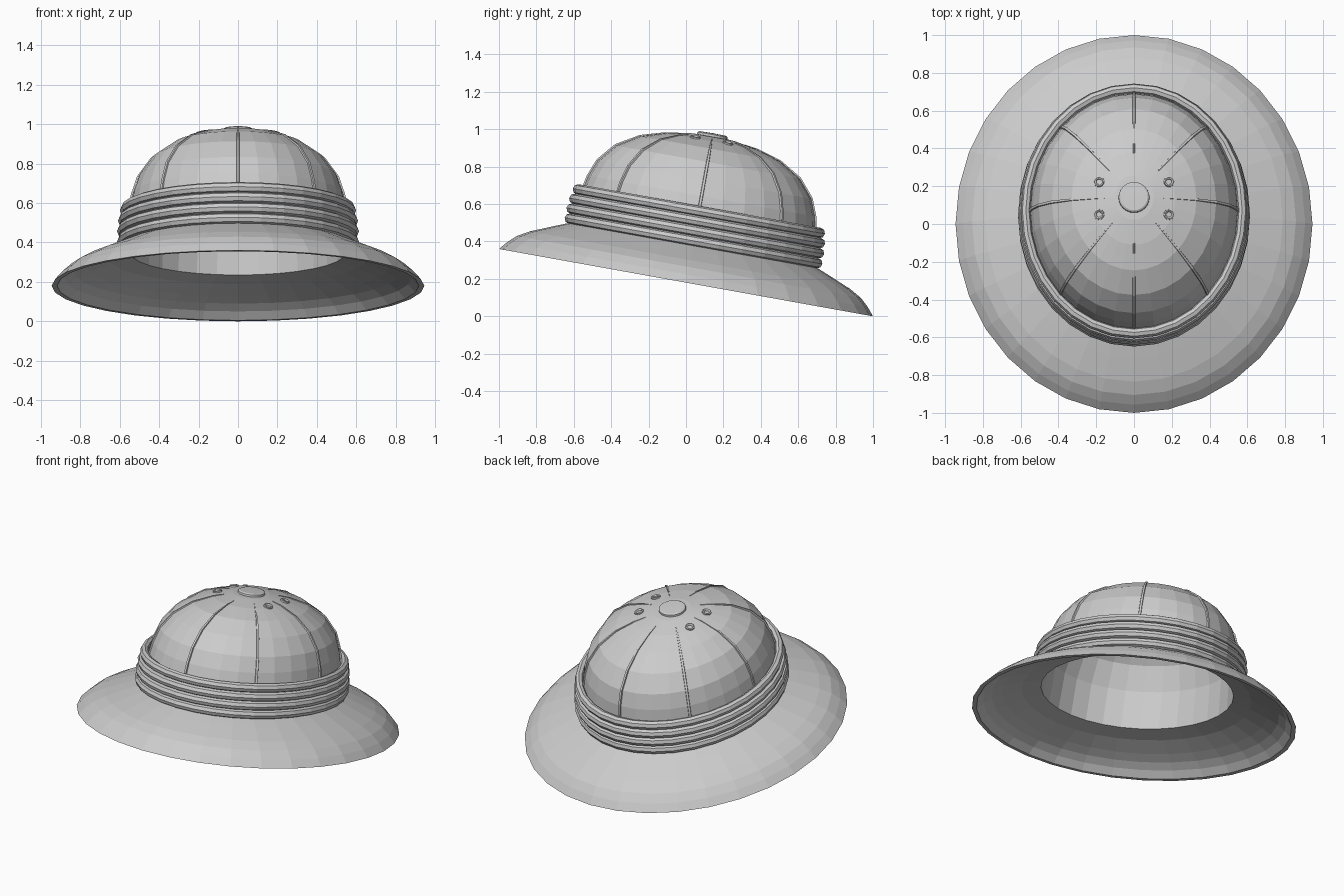
import bpy, bmesh, math
from mathutils import Matrix, Vector

cube = bpy.data.objects.get("Cube")
if cube:
    bpy.data.objects.remove(cube, do_unlink=True)

SEGMENTS = 32
TILT = Matrix.Translation((0, 0, 0.18)) @ Matrix.Rotation(math.radians(-10.2), 4, 'X')

grey = bpy.data.materials.new("light grey")
grey.use_nodes = True
grey.diffuse_color = (0.6, 0.6, 0.6, 1)
grey.node_tree.nodes["Principled BSDF"].inputs["Base Color"].default_value = (0.6, 0.6, 0.6, 1)


def oval(r, angle, z):
    """Point on the helmet's oval plan; the brim is rounder than the crown."""
    ratio = 0.87 + 0.06 * min(max((r - 0.66) / 0.35, 0), 1)
    return Vector((r * ratio * math.sin(angle), r * math.cos(angle), z))


def finish(name, bm):
    bmesh.ops.remove_doubles(bm, verts=bm.verts, dist=0.0001)
    bmesh.ops.recalc_face_normals(bm, faces=bm.faces)
    mesh = bpy.data.meshes.new(name)
    bm.to_mesh(mesh)
    bm.free()
    mesh.materials.append(grey)
    obj = bpy.data.objects.new(name, mesh)
    bpy.context.collection.objects.link(obj)
    obj.matrix_world = TILT
    return obj


def skin(bm, rows, closed):
    """Join rows of points with quads, wrapping each row around if closed."""
    rows = [[bm.verts.new(p) for p in row] for row in rows]
    for a, b in zip(rows, rows[1:]):
        count = len(a)
        for i in range(count if closed else count - 1):
            j = (i + 1) % count
            bm.faces.new((a[i], a[j], b[j], b[i]))
    return rows


def lathe(name, profile, loop=False):
    bm = bmesh.new()
    if loop:
        profile = profile + profile[:1]
    rows = [[oval(r, math.tau * i / SEGMENTS, z) for i in range(SEGMENTS)]
            for r, z in profile]
    skin(bm, rows, True)
    bmesh.ops.dissolve_degenerate(bm, dist=0.0001, edges=bm.edges)
    return finish(name, bm)


# Crown shell and its hollow inside
dome = [(0, 0.797), (0.12, 0.791), (0.25, 0.768), (0.38, 0.728), (0.5, 0.655),
        (0.58, 0.56), (0.615, 0.47), (0.63, 0.4), (0.64, 0.2)]
inside = [(0.625, 0.168), (0.61, 0.4), (0.56, 0.55), (0.48, 0.637),
          (0.365, 0.705), (0.24, 0.743), (0.12, 0.766), (0, 0.772)]
lathe("crown", dome + inside)

# Sloping brim with a thin flat lip
brim = [(0.64, 0.212), (0.68, 0.2), (0.75, 0.172), (0.87, 0.122), (0.935, 0.085),
        (0.98, 0.043), (1.016, 0), (0.99, 0), (0.955, 0.04), (0.91, 0.072),
        (0.85, 0.1), (0.74, 0.142), (0.625, 0.168)]
lathe("brim", brim)

# Hat band of four stacked rolls
for number, (r, z) in enumerate([(0.673, 0.227), (0.673, 0.281), (0.668, 0.335), (0.658, 0.388)]):
    section = [(r + 0.027 * math.cos(math.tau * k / 8), z + 0.028 * math.sin(math.tau * k / 8))
               for k in range(8)]
    lathe(f"band_roll_{number + 1}", section, loop=True)


def dome_height(r):
    for (r0, z0), (r1, z1) in zip(dome, dome[1:]):
        if r0 <= r <= r1:
            return z0 + (z1 - z0) * (r - r0) / (r1 - r0)


# Eight raised seams, tapering toward the top
seam_path = [(0.18, dome_height(0.18))] + dome[2:8]
for number in range(8):
    angle = math.tau * number / 8
    points = [oval(r, angle, z) for r, z in seam_path]
    rows = []
    for k, p in enumerate(points):
        along = (points[min(k + 1, len(points) - 1)] - points[max(k - 1, 0)]).normalized()
        side = Vector((0, 0, 1)).cross(along).normalized()
        out = along.cross(side)
        half = 0.003 + 0.006 * min(k / 3, 1)
        lift = 0.002 + 0.006 * min(k / 3, 1)
        rows.append([p - side * half - out * 0.005, p - side * half * 0.7 + out * lift,
                     p + side * half * 0.7 + out * lift, p + side * half - out * 0.005])
    bm = bmesh.new()
    rings = skin(bm, rows, True)
    bm.faces.new(rings[0])
    bm.faces.new(rings[-1])
    finish(f"seam_{number + 1}", bm)

# Button on the peak
button = [(0, 0.812), (0.072, 0.81), (0.081, 0.804), (0.083, 0.785), (0, 0.785)]
bm = bmesh.new()
skin(bm, [[Vector((r * math.sin(math.tau * i / 24), r * math.cos(math.tau * i / 24), z))
           for i in range(24)] for r, z in button], True)
bmesh.ops.dissolve_degenerate(bm, dist=0.0001, edges=bm.edges)
finish("top_button", bm)

# Four vent eyelets lying on the dome
for x_sign, side_name in ((1, "left"), (-1, "right")):
    for y_sign, end_name in ((1, "back"), (-1, "front")):
        x, y = 0.185 * x_sign, 0.088 * y_sign
        centre = Vector((x, y, dome_height(math.hypot(x / 0.87, y))))
        normal = Vector((x * 0.24, y * 0.2, 0.2))
        place = Matrix.Translation(centre) @ normal.to_track_quat('Z', 'Y').to_matrix().to_4x4()
        eyelet = [(0.029, -0.01), (0.028, 0.007), (0.022, 0.01), (0.016, 0.006), (0.014, 0.001), (0, 0.001)]
        bm = bmesh.new()
        skin(bm, [[place @ Vector((r * math.cos(math.tau * i / 12), r * math.sin(math.tau * i / 12), z))
                   for i in range(12)] for r, z in eyelet], True)
        bmesh.ops.dissolve_degenerate(bm, dist=0.0001, edges=bm.edges)
        finish(f"{end_name}_{side_name}_vent", bm)
